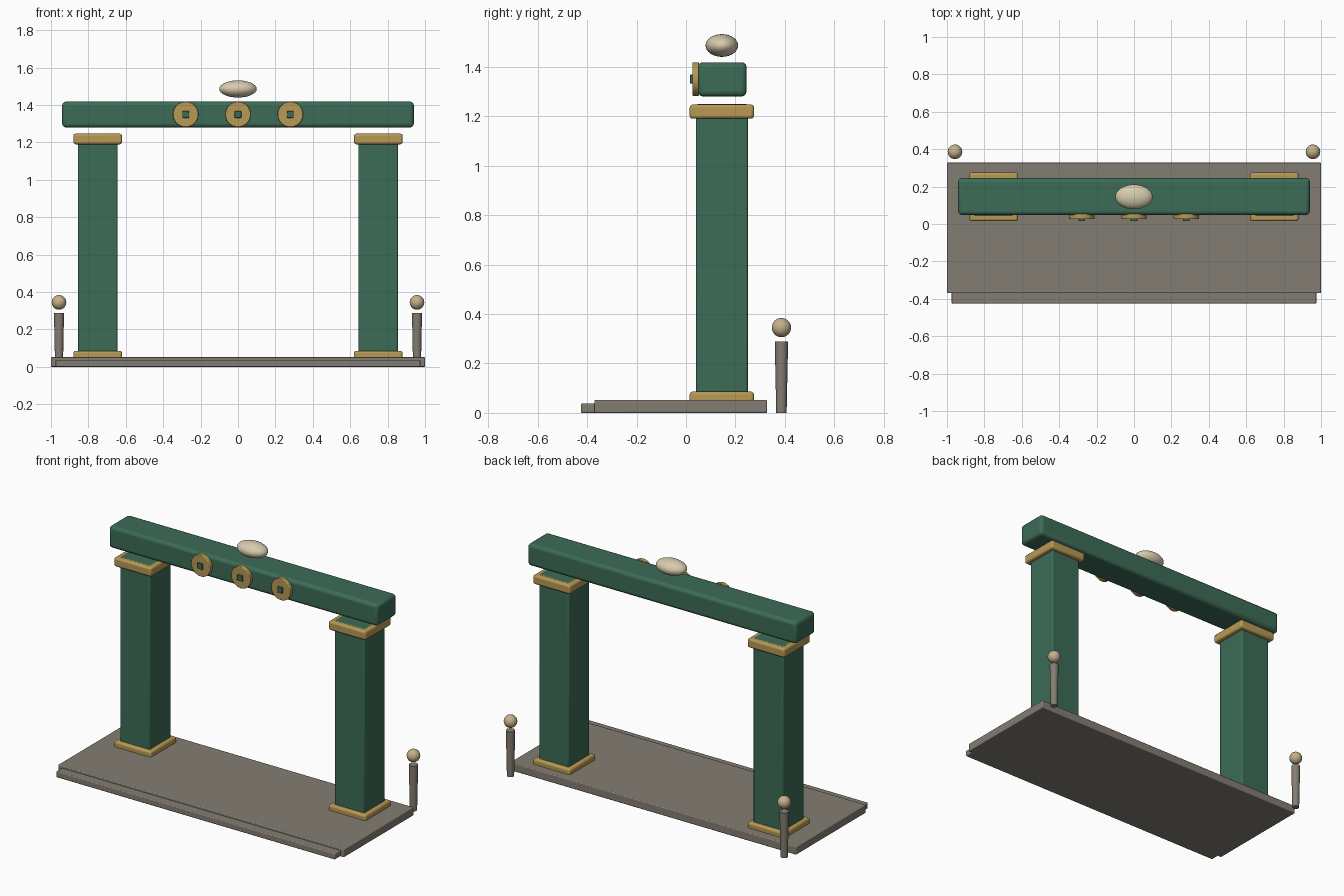
import bpy
from math import pi

if "Cube" in bpy.data.objects:
    bpy.data.objects.remove(bpy.data.objects["Cube"])


def material(name, rgb):
    m = bpy.data.materials.new(name)
    m.diffuse_color = (*rgb, 1)
    m.use_nodes = True
    m.node_tree.nodes["Principled BSDF"].inputs["Base Color"].default_value = m.diffuse_color
    return m


GREEN = material("green_paint", (0.045, 0.15, 0.095))
GOLD = material("gold", (0.48, 0.32, 0.09))
STONE = material("stone", (0.23, 0.205, 0.17))
PEARL = material("pearl", (0.68, 0.60, 0.42))
TAN = material("tan", (0.56, 0.43, 0.25))


def finish(name, mat, bevel=0):
    ob = bpy.context.object
    ob.name = name
    ob.data.materials.append(mat)
    if bevel:
        mod = ob.modifiers.new("bevel", 'BEVEL')
        mod.width = bevel
        mod.segments = 3
        mod.limit_method = 'ANGLE'
    bpy.ops.object.shade_smooth_by_angle(angle=pi / 6)
    return ob


def box(name, lo, hi, mat, bevel=0):
    bpy.ops.mesh.primitive_cube_add(
        size=1, location=[(a + b) / 2 for a, b in zip(lo, hi)])
    bpy.context.object.scale = [b - a for a, b in zip(lo, hi)]
    bpy.ops.object.transform_apply(location=False, rotation=False, scale=True)
    return finish(name, mat, bevel)


def ball(name, loc, radii, mat):
    bpy.ops.mesh.primitive_uv_sphere_add(
        segments=32, ring_count=16, radius=1, location=loc)
    bpy.context.object.scale = radii
    bpy.ops.object.transform_apply(location=False, rotation=False, scale=True)
    return finish(name, mat)


def square_block(name, x, half, z0, z1, mat, bevel):
    return box(name, (x - half, 0.145 - half, z0),
               (x + half, 0.145 + half, z1), mat, bevel)


# Platform with a low front step
box("platform", (-1, -0.37, 0), (1, 0.328, 0.052), STONE, 0.005)
box("front_step", (-0.975, -0.425, 0), (0.975, -0.36, 0.038), STONE, 0.005)

# Pillars with gold collars, and the rear posts
for side, s in (("left", -1), ("right", 1)):
    x = 0.75 * s
    square_block(side + "_pillar", x, 0.105, 0.03, 1.249, GREEN, 0.008)
    square_block(side + "_pillar_base", x, 0.13, 0.03, 0.086, GOLD, 0.012)
    square_block(side + "_pillar_capital", x, 0.13, 1.19, 1.247, GOLD, 0.012)

    px, py = 0.957 * s, 0.386
    bpy.ops.mesh.primitive_cone_add(vertices=24, radius1=0.021, radius2=0.027,
                                    depth=0.288, location=(px, py, 0.144))
    finish(side + "_post", STONE)
    ball(side + "_post_finial", (px, py, 0.345), (0.039,) * 3, TAN)

# Lintel beam and the oval ornament above it
box("lintel", (-0.94, 0.048, 1.28), (0.94, 0.245, 1.418), GREEN, 0.02)
ball("top_ornament", (0, 0.145, 1.486), (0.1, 0.066, 0.046), PEARL)

# Round medallions with square green centres
for i, x in enumerate((-0.28, 0, 0.28), 1):
    bpy.ops.mesh.primitive_cylinder_add(
        vertices=40, radius=0.068, depth=0.027,
        location=(x, 0.0395, 1.35), rotation=(pi / 2, 0, 0))
    finish(f"medallion_{i}", GOLD, 0.004)
    box(f"medallion_centre_{i}", (x - 0.018, 0.016, 1.332),
        (x + 0.018, 0.035, 1.368), GREEN, 0.003)
